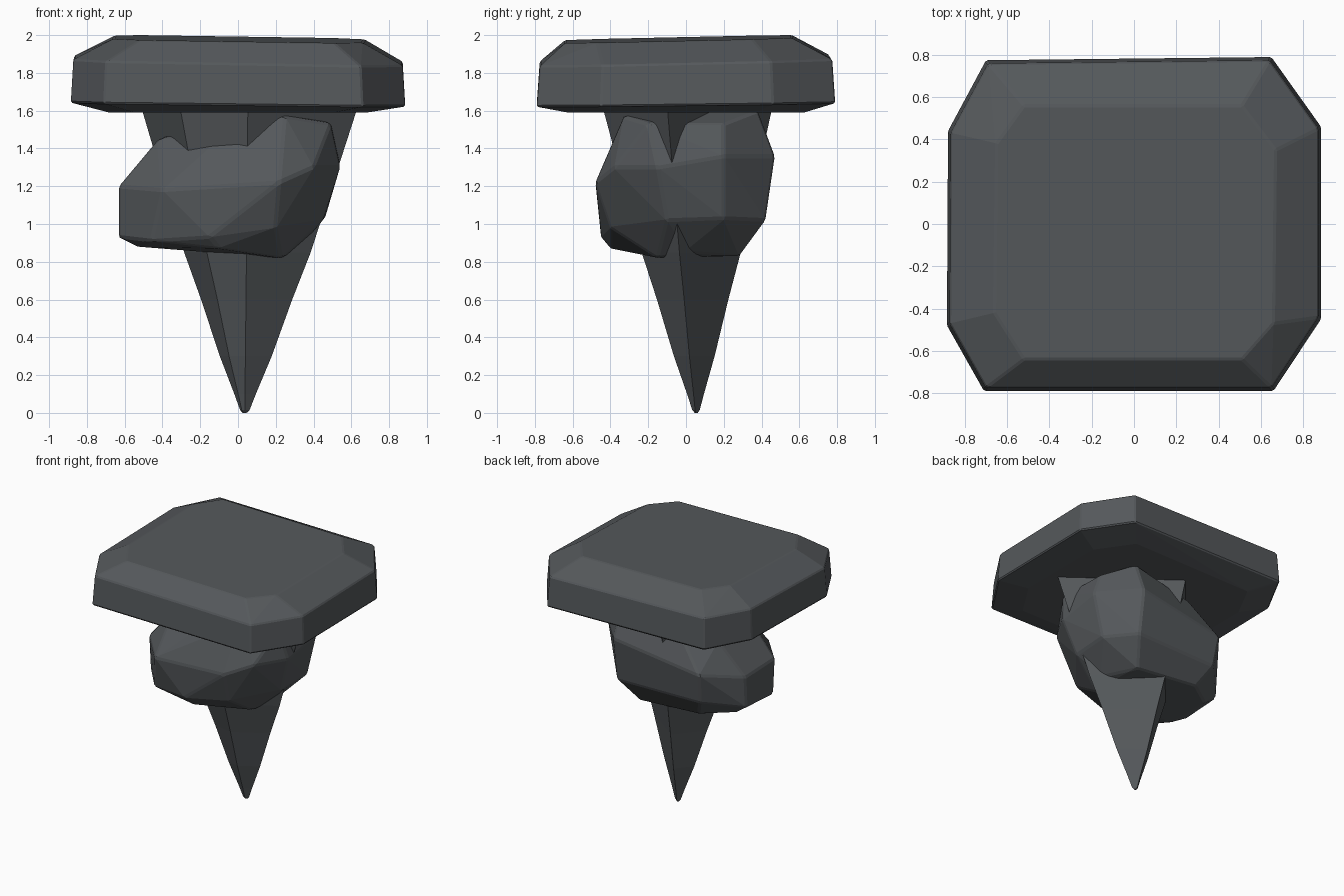
import bpy, bmesh

if "Cube" in bpy.data.objects:
    bpy.data.objects.remove(bpy.data.objects["Cube"])

stone = bpy.data.materials.new("dark_stone")
stone.diffuse_color = (0.09, 0.098, 0.105, 1)
stone.use_nodes = True
stone.node_tree.nodes["Principled BSDF"].inputs["Base Color"].default_value = stone.diffuse_color


def finish(name, bm, bevel=0.0):
    bmesh.ops.recalc_face_normals(bm, faces=bm.faces)
    me = bpy.data.meshes.new(name)
    bm.to_mesh(me)
    bm.free()
    me.materials.append(stone)
    ob = bpy.data.objects.new(name, me)
    bpy.context.collection.objects.link(ob)
    if bevel:
        m = ob.modifiers.new("worn_edges", 'BEVEL')
        m.width = bevel
        m.segments = 1
        m.limit_method = 'ANGLE'
        m.angle_limit = 0.3
    return ob


def hull(name, pts, bevel):
    bm = bmesh.new()
    for p in pts:
        bm.verts.new(p)
    bmesh.ops.convex_hull(bm, input=bm.verts[:])
    loose = [v for v in bm.verts if not v.link_faces]
    bmesh.ops.delete(bm, geom=loose, context='VERTS')
    bmesh.ops.dissolve_limit(bm, angle_limit=0.06, verts=bm.verts[:], edges=bm.edges[:])
    return finish(name, bm, bevel)


def loft(name, rings):
    bm = bmesh.new()
    rows = [[bm.verts.new(p) for p in r] for r in rings]
    n = len(rows[0])
    for a, b in zip(rows, rows[1:]):
        for i in range(n):
            j = (i + 1) % n
            bm.faces.new((a[i], a[j], b[j], b[i]))
    bm.faces.new(rows[0][::-1])
    bm.faces.new(rows[-1])
    return finish(name, bm)


# Top slab: eight-sided outline with chamfered rims and a slightly tilted top
outline = [(-.71, -.79), (.66, -.79), (.885, -.45), (.885, .46),
           (.65, .79), (-.70, .775), (-.88, .44), (-.885, -.48)]
top = [(-.52, -.64), (.51, -.64), (.66, -.47), (.67, .35),
       (.51, .56), (-.52, .56), (-.65, .38), (-.66, -.42)]
slab_rings = [
    [(x * .77, y * .79, 1.59) for x, y in outline],
    [(x, y, 1.638 - .012 * x + .012 * y) for x, y in outline],
    [(x * .985, y * .98, 1.865 - .018 * x + .022 * y) for x, y in outline],
    [(x, y, 1.98 - .015 * x + .022 * y) for x, y in top],
]
hull("top_slab", [p for r in slab_rings for p in r], 0.008)

# Middle boulder: lopsided, low on the left and high on the right
boulder = [
    (-.53, -.22, .88), (-.53, .15, .88), (-.32, .30, .87), (.20, .28, .83),
    (.30, 0, .85), (.23, -.15, .82), (-.10, -.40, .87),
    (-.63, -.18, .93), (-.63, .15, .95), (-.46, -.38, .91), (-.15, -.45, .93),
    (.20, -.40, .98), (.45, -.10, 1.02), (.46, .20, 1.03), (.30, .42, 1.02), (-.40, .40, 1.02),
    (-.63, -.20, 1.2), (-.62, .15, 1.18), (-.40, -.46, 1.18), (.22, -.48, 1.22),
    (.40, -.38, 1.3), (.54, -.15, 1.3), (.54, .2, 1.36), (.30, .47, 1.36), (-.42, .44, 1.25),
    (-.42, -.2, 1.45), (-.42, .2, 1.43), (-.10, -.33, 1.45), (.25, -.33, 1.57),
    (.49, -.2, 1.53), (.48, .2, 1.53), (.30, .38, 1.6), (-.2, .36, 1.5), (.2, 0, 1.65)]
hull("middle_boulder", boulder, 0.012)

# Hanging spike: five-sided, running from the ground point up into the slab
section = [(.35, -.09), (-.08, .235), (-.32, -.05), (-.20, -.25), (.01, -.29)]
levels = [(0, .03), (.015, .075), (.1, .17), (.3, .41), (.6, .72), (.85, 1), (1.64, 1.73)]
loft("stone_spike", [[(.035 + s * x, .055 + s * y, z) for x, y in section] for z, s in levels])
